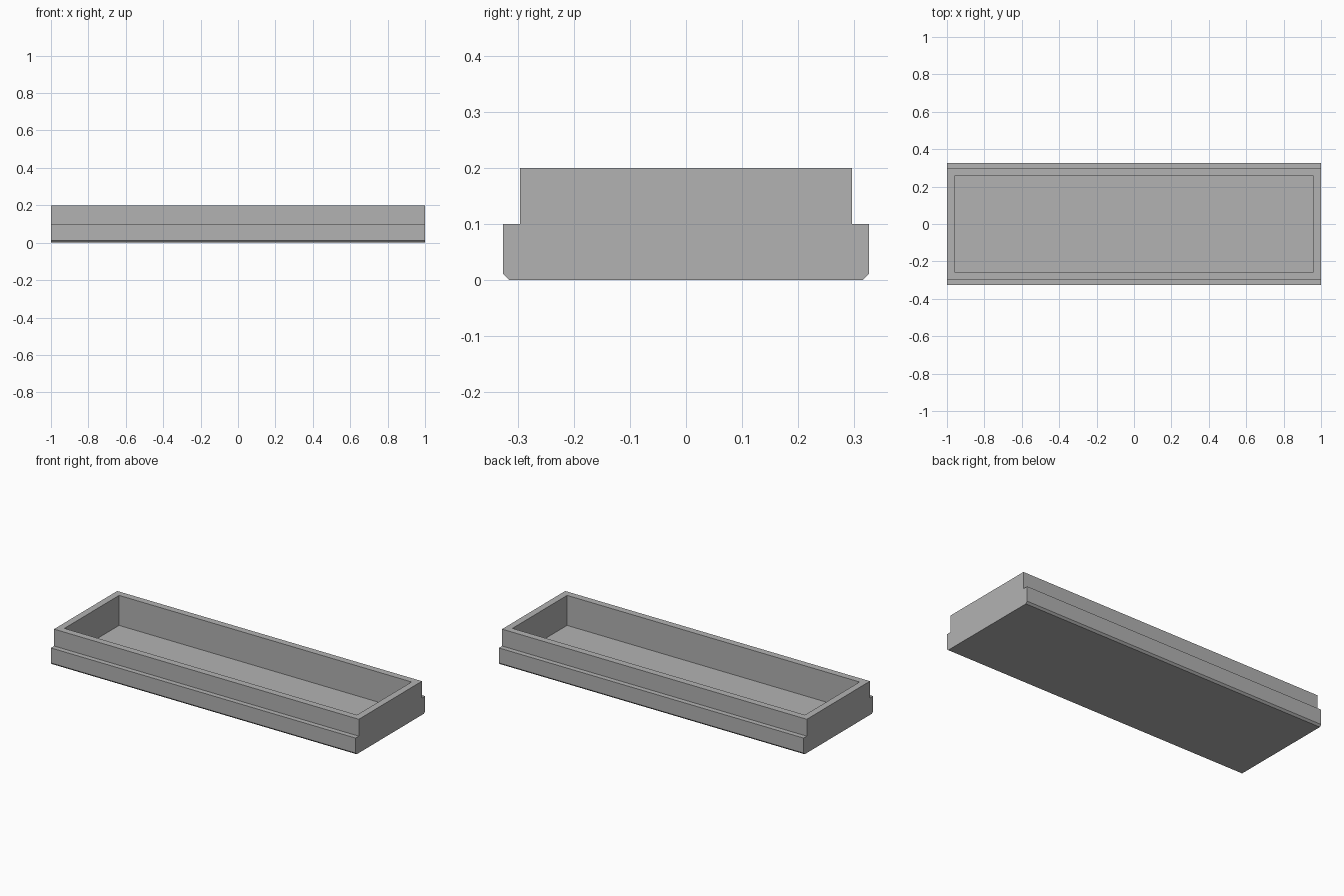
import bpy, bmesh
from mathutils import Vector

cube = bpy.data.objects.get("Cube")
if cube:
    bpy.data.objects.remove(cube, do_unlink=True)

HALF_LENGTH = 1.0
HEIGHT = 0.2
WALL = 0.04
FLOOR = 0.022

# Single grey material
grey = bpy.data.materials.new("plain_grey")
grey.use_nodes = True
colour = (0.448, 0.448, 0.448, 1)
grey.diffuse_color = colour
grey.node_tree.nodes["Principled BSDF"].inputs["Base Color"].default_value = colour

# Stepped cross-section: chamfered base, ledge, narrower upper wall
half = [(0.315, 0), (0.326, 0.011), (0.326, 0.1), (0.296, 0.1), (0.296, HEIGHT)]
section = half + [(-y, z) for y, z in reversed(half)]

# Extrude the section along the length
bm = bmesh.new()
end = bm.faces.new([bm.verts.new((-HALF_LENGTH, y, z)) for y, z in section])
body = bmesh.ops.extrude_face_region(bm, geom=[end], use_keep_orig=True)
moved = [v for v in body["geom"] if isinstance(v, bmesh.types.BMVert)]
bmesh.ops.translate(bm, verts=moved, vec=Vector((2 * HALF_LENGTH, 0, 0)))
bmesh.ops.recalc_face_normals(bm, faces=bm.faces)

# Rim and open cavity
top = max(bm.faces, key=lambda f: f.calc_center_median().z)
bmesh.ops.inset_region(bm, faces=[top], thickness=WALL, use_even_offset=True)
floor = bmesh.ops.extrude_discrete_faces(bm, faces=[top])["faces"][0]
bmesh.ops.translate(bm, verts=floor.verts, vec=Vector((0, 0, FLOOR - HEIGHT)))
bmesh.ops.recalc_face_normals(bm, faces=bm.faces)

mesh = bpy.data.meshes.new("stepped_tray")
bm.to_mesh(mesh)
bm.free()
mesh.materials.append(grey)
tray = bpy.data.objects.new("stepped_tray", mesh)
bpy.context.collection.objects.link(tray)
